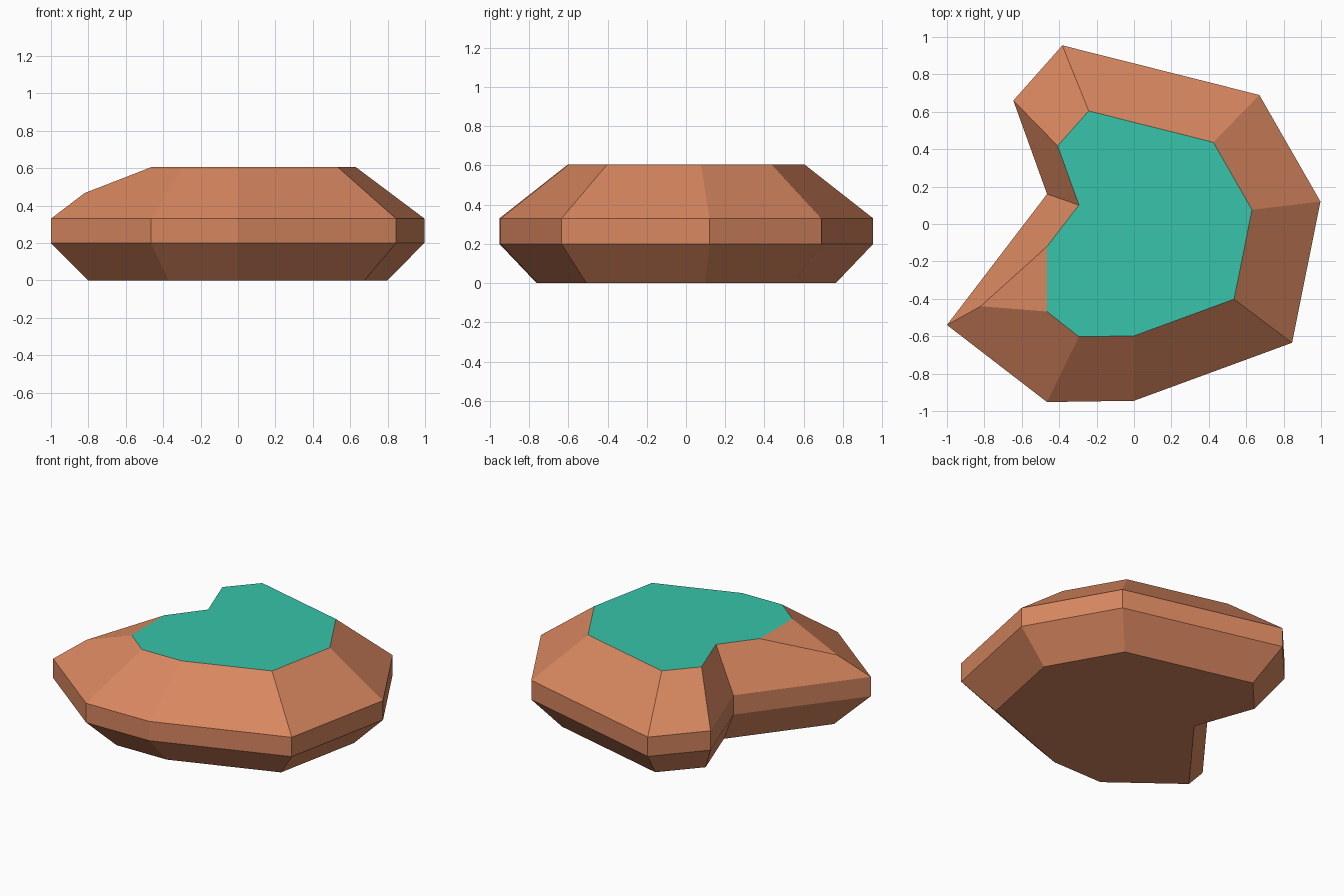
import bpy, bmesh

if "Cube" in bpy.data.objects:
    bpy.data.objects.remove(bpy.data.objects["Cube"])

# Outline of the widest level, counter-clockwise from the back
OUTLINE = [(-0.383, 0.955), (-0.645, 0.66), (-0.465, 0.16), (-1.0, -0.54),
           (-0.465, -0.952), (0.0, -0.945), (0.845, -0.635), (0.997, 0.12), (0.67, 0.69)]
TIP = 3          # the pointed corner, whose top is chipped off
TOP_SCALE, TOP_Z = 0.633, 0.605


def material(name, rgb):
    m = bpy.data.materials.new(name)
    m.diffuse_color = (*rgb, 1)
    m.use_nodes = True
    m.node_tree.nodes["Principled BSDF"].inputs["Base Color"].default_value = m.diffuse_color
    return m


bm = bmesh.new()


def ring(scale, z):
    return [bm.verts.new((x * scale, y * scale, z)) for x, y in OUTLINE]


# Stacked levels: base, belt bottom, belt top
levels = [ring(0.8, 0.0), ring(1.0, 0.2), ring(1.0, 0.33)]
n = len(OUTLINE)
bm.faces.new(levels[0][::-1])
for lo, hi in zip(levels, levels[1:]):
    for i in range(n):
        j = (i + 1) % n
        bm.faces.new((lo[i], lo[j], hi[j], hi[i]))

# Top level, with the tip replaced by a sloping chip
top = ring(TOP_SCALE, TOP_Z)
bm.verts.remove(top[TIP])
chip_a = bm.verts.new((-0.465, -0.12, TOP_Z))
chip_b = bm.verts.new((-0.465, -0.468, TOP_Z))
chip_low = bm.verts.new((-0.82, -0.44, 0.467))
belt = levels[2]
for i in range(n):
    j = (i + 1) % n
    if i == TIP - 1:
        bm.faces.new((belt[i], belt[j], chip_low, chip_a, top[i]))
    elif i == TIP:
        bm.faces.new((belt[i], belt[j], top[j], chip_b, chip_low))
    else:
        bm.faces.new((belt[i], belt[j], top[j], top[i]))
bm.faces.new((chip_a, chip_low, chip_b))
cap = bm.faces.new(top[:TIP] + [chip_a, chip_b] + top[TIP + 1:])
cap.material_index = 1      # flat top is green

bm.normal_update()
mesh = bpy.data.meshes.new("rock")
bm.to_mesh(mesh)
bm.free()
mesh.materials.append(material("clay brown", (0.68, 0.24, 0.115)))
mesh.materials.append(material("teal green", (0.038, 0.55, 0.40)))
bpy.context.collection.objects.link(bpy.data.objects.new("rock", mesh))
